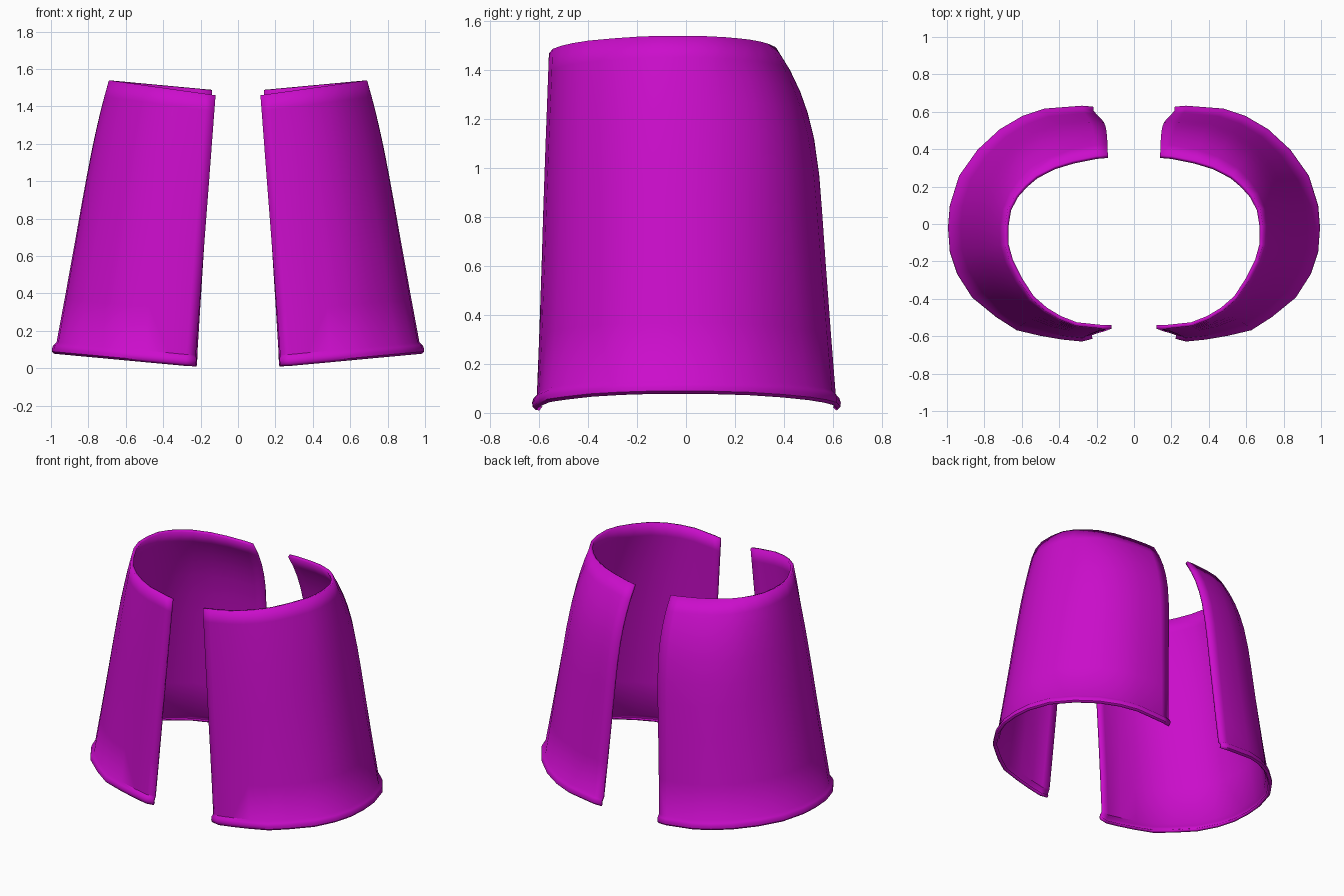
import bpy
from mathutils import Vector

if "Cube" in bpy.data.objects:
    bpy.data.objects.remove(bpy.data.objects["Cube"])

# Columns around the right panel: hem x, hem y, rim x, rim y, shoulder bulge
COLUMNS = [
    (.225, -.615, .12, -.56, 0), (.28, -.63, .17, -.56, 0),
    (.38, -.62, .31, -.545, 0), (.50, -.60, .40, -.51, .01),
    (.63, -.57, .475, -.465, .01), (.74, -.50, .55, -.40, .015),
    (.87, -.395, .615, -.30, .02), (.95, -.27, .665, -.20, .025),
    (.99, -.15, .69, -.11, .025), (1.0, -.02, .69, -.01, .025),
    (.99, .10, .675, .08, .03), (.94, .26, .635, .155, .05),
    (.84, .40, .585, .21, .08), (.72, .51, .525, .26, .11),
    (.60, .58, .425, .31, .13), (.48, .62, .325, .34, .14),
    (.28, .635, .20, .365, .14), (.22, .63, .14, .37, .14),
]
# Rows: height fraction and outward offset; the first few form the rolled hem
ROWS = [(0, -.016), (.008, -.003), (.02, 0), (.032, -.005), (.042, -.018),
        (.2, -.016), (.4, -.012), (.55, -.008), (.65, -.006), (.75, -.004),
        (.82, -.003), (.88, -.002), (.94, -.001), (1, 0)]


def outward(i):
    a = COLUMNS[max(i - 1, 0)]
    b = COLUMNS[min(i + 1, len(COLUMNS) - 1)]
    return Vector((b[1] - a[1], a[0] - b[0], 0)).normalized()


def column_point(i, t, offset):
    bx, by, tx, ty, bulge = COLUMNS[i]
    low = Vector((bx, by, .01 + .068 * max(0, bx - .25) / .75))
    front_to_back = 1.46 if ty < 0 else 1.487
    top = Vector((tx, ty, front_to_back + (1.54 - front_to_back) * (tx - .12) / .57))
    n = outward(i)
    # straight wall that curls inward near the top
    curl = max(0, (t - .55) / .45) ** 3
    return low.lerp(top, t) + n * (offset + bulge * (t - curl))


verts = [column_point(i, t, o) for t, o in ROWS for i in range(len(COLUMNS))]
n = len(COLUMNS)
faces = [(r * n + c, r * n + c + 1, (r + 1) * n + c + 1, (r + 1) * n + c)
         for r in range(len(ROWS) - 1) for c in range(n - 1)]

mesh = bpy.data.meshes.new("curved_panels")
mesh.from_pydata(verts, [], faces)
panels = bpy.data.objects.new("curved_panels", mesh)
bpy.context.collection.objects.link(panels)

magenta = bpy.data.materials.new("magenta")
magenta.diffuse_color = (.6, .004, .6, 1)
magenta.use_nodes = True
magenta.node_tree.nodes["Principled BSDF"].inputs["Base Color"].default_value = magenta.diffuse_color
mesh.materials.append(magenta)

# Sheet thickness, then the matching panel on the other side
solid = panels.modifiers.new("thickness", 'SOLIDIFY')
solid.thickness = .02
solid.offset = -1
mirror = panels.modifiers.new("mirror", 'MIRROR')
mirror.use_mirror_merge = False

bpy.context.view_layer.objects.active = panels
panels.select_set(True)
bpy.ops.object.shade_smooth_by_angle(angle=.7)
